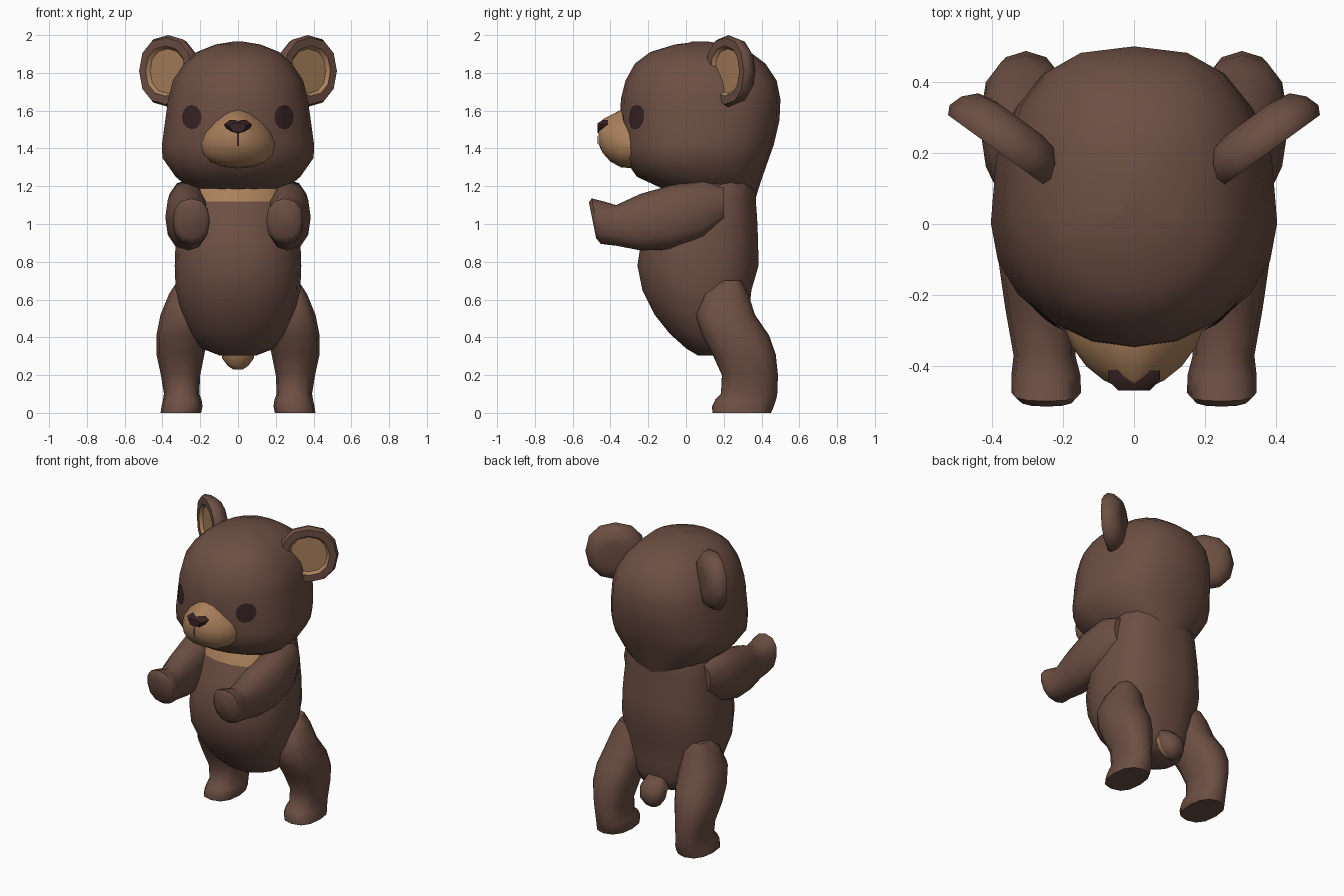
import bpy, bmesh, math
from mathutils import Vector
from mathutils.bvhtree import BVHTree

if "Cube" in bpy.data.objects:
    bpy.data.objects.remove(bpy.data.objects["Cube"])


def material(name, rgb):
    m = bpy.data.materials.new(name)
    m.diffuse_color = (*rgb, 1)
    m.use_nodes = True
    m.node_tree.nodes["Principled BSDF"].inputs["Base Color"].default_value = m.diffuse_color
    return m


BROWN = material("brown fur", (0.150, 0.078, 0.056))
TAN = material("tan fur", (0.40, 0.215, 0.105))
DARK = material("dark features", (0.040, 0.017, 0.018))


def oval(a, b0, b1, mid, p0=2.0, p1=2.0, n=16):
    """Closed section: half width a, from b0 to b1, widest at mid, own roundness each side."""
    pts = []
    for i in range(n):
        t = 2 * math.pi * i / n
        c, s = math.cos(t), math.sin(t)
        p, h = (p1, b1 - mid) if s > 0 else (p0, mid - b0)
        f = lambda v: math.copysign(abs(v) ** (2 / p), v)
        pts.append((a * f(c), mid + h * f(s)))
    return pts


def finish(name, bm, mats, rule=None, angle=50):
    bmesh.ops.recalc_face_normals(bm, faces=bm.faces)
    bm.normal_update()
    if rule:
        for f in bm.faces:
            f.material_index = rule(f.calc_center_median(), f.normal)
    me = bpy.data.meshes.new(name)
    bm.to_mesh(me)
    bm.free()
    for m in mats:
        me.materials.append(m)
    ob = bpy.data.objects.new(name, me)
    bpy.context.collection.objects.link(ob)
    bpy.ops.object.select_all(action='DESELECT')
    ob.select_set(True)
    bpy.context.view_layer.objects.active = ob
    bpy.ops.object.shade_smooth_by_angle(angle=math.radians(angle))
    return ob


def loft(name, rings, mats, rule=None, angle=50):
    """Skin a stack of equal rings and close both ends."""
    bm = bmesh.new()
    rows = [[bm.verts.new(p) for p in r] for r in rings]
    n = len(rows[0])
    for a, b in zip(rows, rows[1:]):
        for i in range(n):
            j = (i + 1) % n
            bm.faces.new((a[i], a[j], b[j], b[i]))
    bm.faces.new(rows[0])
    bm.faces.new(rows[-1])
    return finish(name, bm, mats, rule, angle)


def decal(name, target, outline, mat):
    """Thin plate laid on the front of a part."""
    tree = BVHTree.FromObject(target, bpy.context.evaluated_depsgraph_get())
    cx = sum(p[0] for p in outline) / len(outline)
    cz = sum(p[1] for p in outline) / len(outline)
    bm = bmesh.new()

    def drop(x, z):
        hit = tree.ray_cast(Vector((x, -2, z)), Vector((0, 1, 0)))
        return bm.verts.new(hit[0] + hit[1] * 0.006)
    mid = drop(cx, cz)
    inner = [drop(cx + (x - cx) * 0.6, cz + (z - cz) * 0.6) for x, z in outline]
    outer = [drop(x, z) for x, z in outline]
    for i in range(len(outline)):
        j = (i + 1) % len(outline)
        bm.faces.new((mid, inner[i], inner[j]))
        bm.faces.new((inner[i], outer[i], outer[j], inner[j]))
    ob = finish(name, bm, [mat])
    if ob.data.polygons[0].normal.y > 0:
        ob.data.flip_normals()


# Head: z, half width, front, back
head_rows = [(1.14, .18, -.02, .37), (1.19, .26, -.13, .385), (1.25, .33, -.26, .405),
             (1.35, .40, -.33, .44), (1.42, .403, -.34, .465), (1.55, .385, -.348, .495),
             (1.66, .37, -.345, .50), (1.76, .345, -.32, .48), (1.85, .285, -.27, .42),
             (1.91, .22, -.19, .34), (1.95, .12, -.06, .23), (1.965, .03, .06, .12)]
head = loft("head", [[(x, y, z) for x, y in oval(w, f, b, max(.0, (f + b) / 2 - .06), 2, 2.6, 20)]
                     for z, w, f, b in head_rows], [BROWN])

# Muzzle: y, half width, bottom, top
muzzle_rows = [(-.22, .20, 1.30, 1.58), (-.28, .20, 1.295, 1.61), (-.345, .175, 1.30, 1.605),
               (-.40, .135, 1.33, 1.575), (-.44, .085, 1.375, 1.555), (-.462, .04, 1.42, 1.53)]
muzzle = loft("muzzle", [[(x, y, z) for x, z in oval(w, lo, hi, lo + .42 * (hi - lo), 2.3, 1.6)]
                         for y, w, lo, hi in muzzle_rows], [TAN])

# Nose and mouth line
nose_shape = [(-.073, .02), (-.045, .042), (.045, .042), (.073, .02), (.05, -.025), (0, -.04), (-.05, -.025)]
loft("nose", [[(x * k, y, 1.508 + z * k) for x, z in nose_shape]
              for y, k in ((-.395, 1), (-.44, 1), (-.468, .62))], [DARK])
decal("mouth_line", muzzle, [(-.005, 1.48), (.005, 1.48), (.005, 1.415), (-.005, 1.415)], DARK)

# Body: z, half width, front, back; tan throat above the chest
body_rows = [(.305, .10, .06, .24), (.34, .19, .0, .30), (.42, .25, -.09, .325), (.52, .295, -.17, .335),
             (.65, .33, -.235, .35), (.78, .335, -.262, .388), (.92, .33, -.24, .385),
             (1.03, .315, -.195, .38), (1.12, .30, -.155, .373), (1.23, .275, -.10, .37), (1.30, .22, -.04, .36)]
loft("body", [[(x, y, z) for x, y in oval(w, f, b, (f + b) / 2, 2.1, 2.6, 18)]
              for z, w, f, b in body_rows], [BROWN, TAN],
     lambda c, n: int(c.z > 1.12 and n.y < -.25))

# Tail with a pale underside
tail_rows = [(.42, .06, .27, .36), (.36, .09, .26, .42), (.29, .085, .285, .425), (.25, .055, .31, .40), (.23, .025, .335, .37)]
loft("tail", [[(x, y, z) for x, y in oval(w, f, b, (f + b) / 2, n=10)]
              for z, w, f, b in tail_rows], [BROWN, TAN], lambda c, n: int(n.y < -.1))

# Arm: y, centre x, half width, bottom, top, slant
arm_rows = [(.20, .235, .09, 1.00, 1.20, 0), (.09, .26, .115, .91, 1.235, 0), (-.08, .272, .113, .865, 1.205, 0),
            (-.24, .262, .10, .86, 1.16, 0), (-.37, .252, .087, .885, 1.10, 0), (-.425, .248, .097, .89, 1.12, -.1),
            (-.475, .247, .098, .895, 1.135, -.2), (-.495, .246, .078, .925, 1.115, -.2)]
# Leg: z, inner x, outer x, front, back
leg_rows = [(.70, .22, .32, .17, .29), (.63, .16, .365, .09, .33), (.52, .14, .41, .05, .365),
            (.41, .155, .432, .085, .44), (.31, .178, .432, .14, .475), (.20, .20, .408, .19, .487),
            (.10, .205, .392, .185, .483), (.07, .193, .397, .155, .477), (.035, .188, .405, .138, .465),
            (0, .195, .41, .14, .45)]
# Ear: depth, scale; the last rings form the cupped inside
ear_rows = [(-.055, .45), (-.045, .75), (-.01, .93), (.03, 1), (.055, .93), (.055, .70), (.035, .62)]
ca, sa = math.cos(math.radians(36)), math.sin(math.radians(36))

for s, side in ((1, "left"), (-1, "right")):
    loft("arm_" + side, [[(s * (cx + x), y + k * (z - (lo + hi) / 2), z)
                          for x, z in oval(w, lo, hi, (lo + hi) / 2, 2.3, 2.3, 12)]
                         for y, cx, w, lo, hi, k in arm_rows], [BROWN])
    loft("leg_" + side, [[(s * ((a + b) / 2 + x), y, z)
                          for x, y in oval((b - a) / 2, f, r, (f + r) / 2, 2.5, 2.3, 12)]
                         for z, a, b, f, r in leg_rows], [BROWN])
    centre = Vector((.352, .25, 1.81))
    rings = [[(s * (centre.x + ca * u * k + sa * w), centre.y + sa * u * k - ca * w, centre.z + v * k)
              for u, v in oval(.185, -.19, .19, 0, 2.2, 2.2, 12)] for w, k in ear_rows]

    def inside_ear(c, n):
        d = Vector((abs(c.x), c.y, c.z)) - centre
        r = math.hypot(ca * d.x + sa * d.y, d.z)
        return int(r < .131 and sa * d.x - ca * d.y > .02)
    loft("ear_" + side, rings, [BROWN, TAN], inside_ear)
    decal("eye_" + side, head, [(s * .24 + .05 * math.cos(t * math.pi / 6), 1.565 + .064 * math.sin(t * math.pi / 6))
                                for t in range(12)], DARK)
